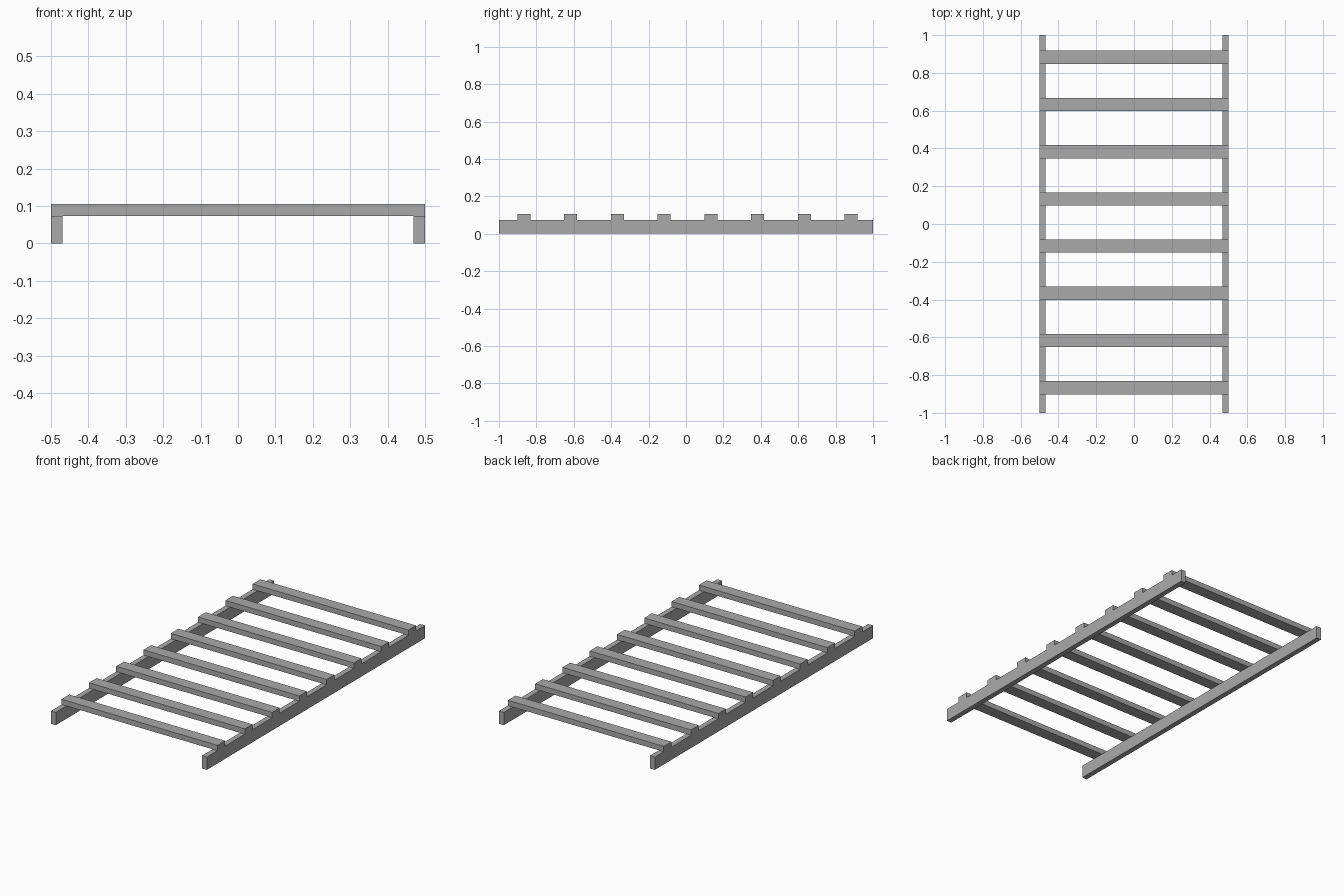
import bpy

if "Cube" in bpy.data.objects:
    bpy.data.objects.remove(bpy.data.objects["Cube"])

# Single plain grey material
grey = bpy.data.materials.new("plain_grey")
grey.diffuse_color = (0.4, 0.4, 0.4, 1)
grey.use_nodes = True
grey.node_tree.nodes["Principled BSDF"].inputs["Base Color"].default_value = grey.diffuse_color


def box(name, lo, hi):
    """Axis-aligned box between two corners."""
    centre = [(a + b) / 2 for a, b in zip(lo, hi)]
    bpy.ops.mesh.primitive_cube_add(size=1, location=centre)
    obj = bpy.context.object
    obj.name = name
    obj.scale = [b - a for a, b in zip(lo, hi)]
    bpy.ops.object.transform_apply(location=False, rotation=False, scale=True)
    obj.data.materials.append(grey)
    return obj


RAIL_TOP, SLAT_TOP = 0.074, 0.105

# Two long side rails
box("left_rail", (-0.5, -1, 0), (-0.469, 1, RAIL_TOP))
box("right_rail", (0.469, -1, 0), (0.5, 1, RAIL_TOP))

# Eight evenly spaced cross slats resting on the rails
for i in range(8):
    y = -0.867 + 0.25 * i
    box(f"slat_{i + 1}", (-0.5, y - 0.035, RAIL_TOP), (0.5, y + 0.035, SLAT_TOP))
